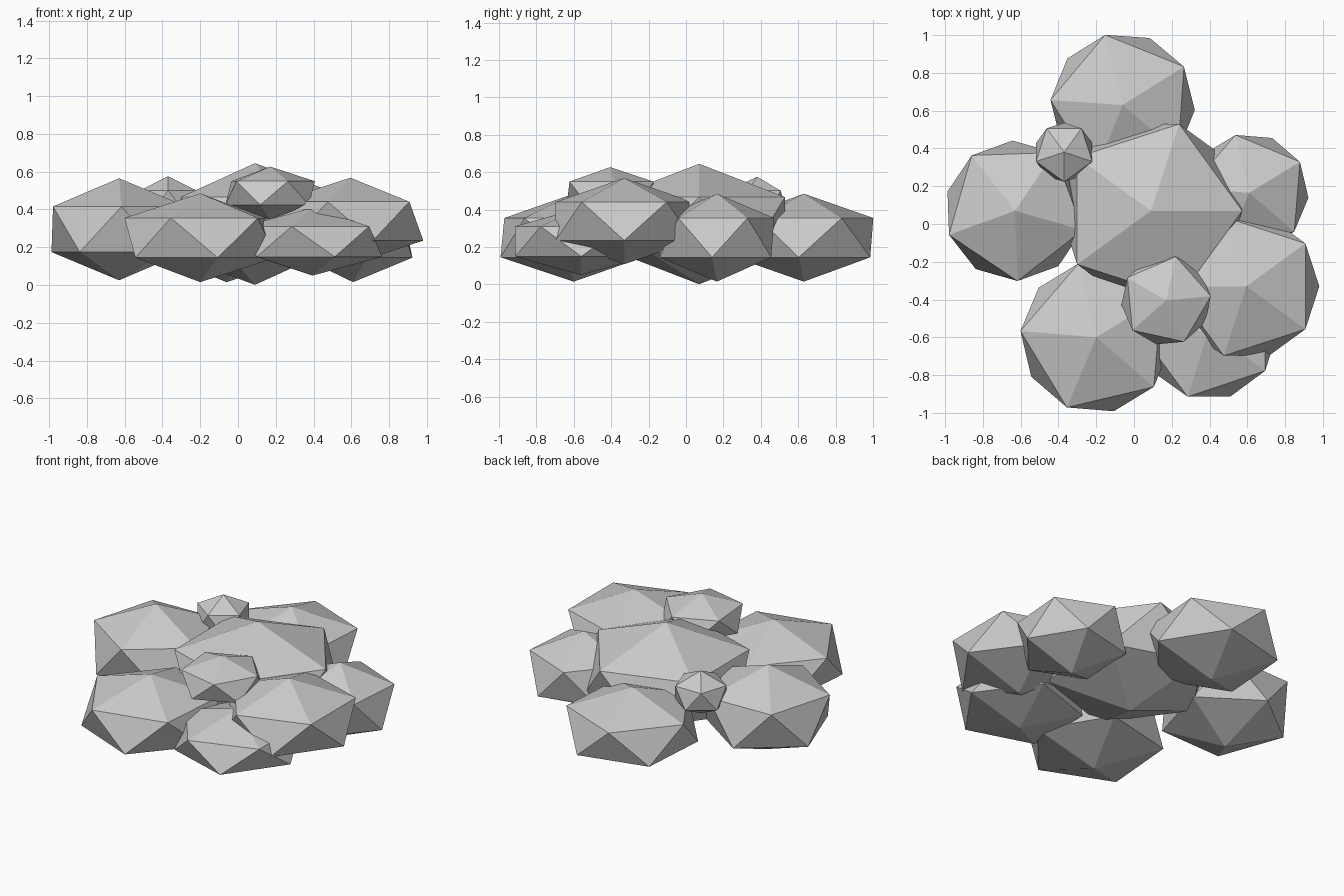
import bpy
from math import radians

# Every puff is a flattened icosahedron:
# name, centre x, y, z, horizontal radius, vertical radius, turn in degrees
PUFFS = [
    ("centre_puff", 0.09, 0.07, 0.323, 0.54, 0.322, 0),
    ("back_puff", -0.06, 0.63, 0.25, 0.428, 0.235, 32),
    ("left_puff", -0.63, 0.07, 0.295, 0.416, 0.27, 56),
    ("front_left_puff", -0.20, -0.60, 0.25, 0.45, 0.235, 31.3),
    ("right_puff", 0.595, -0.33, 0.338, 0.432, 0.23, 36),
    ("front_right_puff", 0.395, -0.563, 0.23, 0.412, 0.18, 36.5),
    ("back_right_puff", 0.61, 0.165, 0.25, 0.352, 0.235, 31.3),
    ("small_front_puff", 0.17, -0.405, 0.487, 0.266, 0.14, 5.5),
    ("small_back_puff", -0.37, 0.38, 0.44, 0.175, 0.136, 54),
]


def add_puff(name, x, y, z, radius, height, turn):
    bpy.ops.mesh.primitive_ico_sphere_add(
        subdivisions=1, radius=1, location=(x, y, z), rotation=(0, 0, radians(turn)))
    puff = bpy.context.object
    puff.name = name
    puff.scale = (radius, radius, height)


for puff in PUFFS:
    add_puff(*puff)
